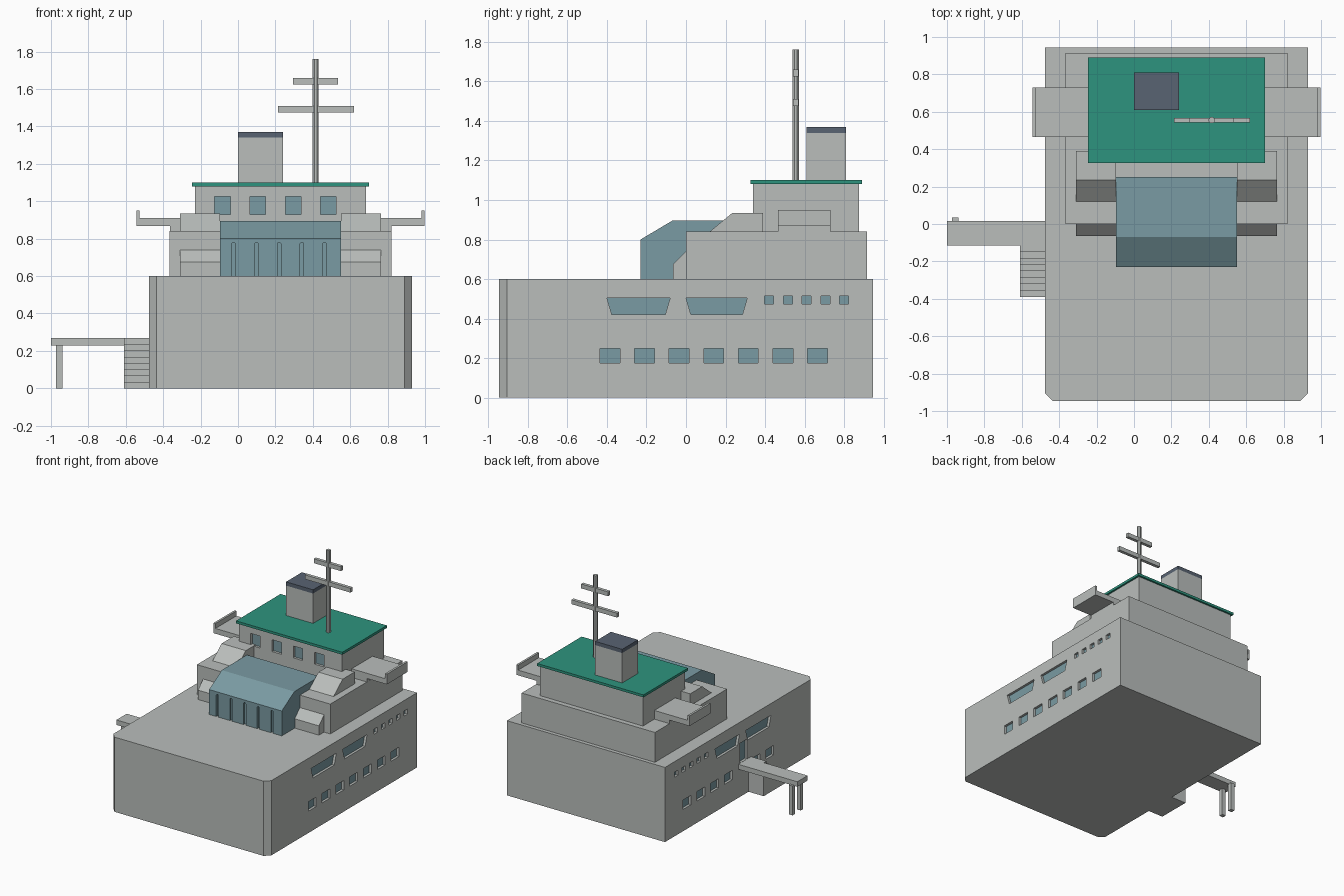
import bpy, bmesh, math

if "Cube" in bpy.data.objects:
    bpy.data.objects.remove(bpy.data.objects["Cube"])


def material(name, rgb):
    m = bpy.data.materials.new(name)
    m.diffuse_color = (*rgb, 1)
    m.use_nodes = True
    m.node_tree.nodes["Principled BSDF"].inputs["Base Color"].default_value = m.diffuse_color
    return m


GREY = material("light grey paint", (0.49, 0.515, 0.50))
GLASS = material("blue grey glass", (0.195, 0.328, 0.366))
GREEN = material("green roof", (0.027, 0.296, 0.209))
SLATE = material("dark slate", (0.098, 0.125, 0.168))


def add_prism(bm, axis, pts, lo, hi):
    """Extrude a 2D outline along an axis (0: yz, 1: xz, 2: xy outline)."""
    def place(p, t):
        c = list(p)
        c.insert(axis, t)
        return c
    a = [bm.verts.new(place(p, lo)) for p in pts]
    b = [bm.verts.new(place(p, hi)) for p in pts]
    faces = [bm.faces.new(a), bm.faces.new(b[::-1])]
    n = len(pts)
    for i in range(n):
        j = (i + 1) % n
        faces.append(bm.faces.new((a[j], a[i], b[i], b[j])))
    bmesh.ops.recalc_face_normals(bm, faces=faces)


def finish(name, bm, mat):
    me = bpy.data.meshes.new(name)
    bm.to_mesh(me)
    bm.free()
    ob = bpy.data.objects.new(name, me)
    bpy.context.collection.objects.link(ob)
    me.materials.append(mat)
    return ob


def prism(name, axis, pts, lo, hi, mat=GREY):
    bm = bmesh.new()
    add_prism(bm, axis, pts, lo, hi)
    return finish(name, bm, mat)


def rect(a0, a1, b0, b1):
    return [(a0, b0), (a1, b0), (a1, b1), (a0, b1)]


def box(name, x0, x1, y0, y1, z0, z1, mat=GREY):
    return prism(name, 2, rect(x0, x1, y0, y1), z0, z1, mat)


def carve(ob, cuts, is_pane=None):
    """Cut recesses, then colour the recess floors as glass by a rule."""
    bm = bmesh.new()
    for c in cuts:
        add_prism(bm, *c)
    cutter = finish("recess_cutter", bm, ob.data.materials[0])
    cutter.hide_render = True
    mod = ob.modifiers.new("recesses", 'BOOLEAN')
    mod.operation = 'DIFFERENCE'
    mod.solver = 'EXACT'
    mod.object = cutter
    bpy.context.view_layer.objects.active = ob
    bpy.ops.object.modifier_apply(modifier=mod.name)
    bpy.data.objects.remove(cutter)
    if is_pane:
        ob.data.materials.append(GLASS)
        for p in ob.data.polygons:
            if is_pane(p.center, p.normal):
                p.material_index = 1


CX = 0.2275            # centreline of the ship
HALF = 0.7025          # half the hull width
DEPTH = 0.02           # window recess

# Hull with chamfered front corners
X0, X1 = CX - HALF, CX + HALF
hull = prism("hull", 2, [(X0 + .04, -.945), (X1 - .04, -.945), (X1, -.905),
                         (X1, .945), (X0, .945), (X0, -.905)], 0, 0.6)

# Hull windows on both sides, plus the boarding door on the left
outlines = [[(-.40, .505), (-.375, .42), (-.105, .42), (-.08, .505)],
            [(0, .505), (.025, .42), (.285, .42), (.31, .505)]]
outlines += [rect(y - .0225, y + .0225, .475, .515) for y in (.42, .515, .61, .705, .80)]
lower = {i: rect(-.435 + .175 * i, -.335 + .175 * i, .175, .25) for i in range(7)}
door = rect(-.098, -.004, .271, .43)
cuts = [(0, o, X1 - DEPTH, X1 + .05) for o in outlines + list(lower.values())]
cuts += [(0, o, X0 - .05, X0 + DEPTH)
         for o in outlines + [door] + [w for i, w in lower.items() if i != 2]]
carve(hull, cuts,
      lambda c, n: abs(n.x) > .9 and abs(abs(c.x - CX) - (HALF - DEPTH)) < .004)

# Superstructure decks
box("lower_deckhouse", -.365, .82, 0, .915, .6, .84)
bridge = box("bridge", -.23, .685, .34, .875, .84, 1.08)
carve(bridge, [(1, rect(x - .042, x + .042, .93, 1.025), .2, .34 + DEPTH)
               for x in (-.083, .106, .295, .483)],
      lambda c, n: n.y < -.9 and abs(c.y - .34 - DEPTH) < .004)
box("bridge_roof", -.245, .70, .325, .89, 1.08, 1.10, GREEN)

# Glazed front lounge with arched slots
lounge = prism("glass_lounge", 0, [(-.23, .6), (-.23, .80), (-.07, .895),
                                   (.25, .895), (.25, .6)], -.095, .55, GLASS)
slots = []
for i in range(5):
    x = -.023 + .1215 * i
    arch = [(x + .01 * math.cos(a), .77 + .01 * math.sin(a))
            for a in (k * math.pi / 6 for k in range(7))]
    slots.append((1, [(x - .01, .58), (x + .01, .58)] + arch, -.3, -.215))
carve(lounge, slots)

# Parts repeated on both sides of the centreline
for side, s in (("left", -1), ("right", 1)):
    def span(a, b):
        return sorted((CX + s * a, CX + s * b))
    prism(side + "_upper_shoulder", 0, [(.12, .84), (.235, .935), (.39, .935), (.39, .84)],
          *span(.3225, .5375))
    prism(side + "_lower_shoulder", 0, [(-.065, .6), (-.065, .675), (0, .74), (0, .6)],
          *span(.3225, .5375))
    # Bridge wing with an outer rail
    prism(side + "_bridge_wing", 1, [(CX + s * a, z) for a, z in
          ((.45, .868), (.77, .868), (.77, .95), (.753, .95), (.753, .91), (.45, .91))],
          .465, .73)
    box(side + "_wing_base", *span(.45, .592), .465, .73, .84, .868)

# Funnel
box("funnel", 0, .24, .61, .81, 1.10, 1.34)
box("funnel_cap", 0, .24, .61, .81, 1.34, 1.37, SLATE)

# Mast and yards
R = .0175
prism("mast", 2, [(.415 + R * math.cos(math.pi * (k + .5) / 4),
                   .555 + R * math.sin(math.pi * (k + .5) / 4)) for k in range(8)], 1.10, 1.76)
box("lower_yard", .215, .62, .542, .568, 1.475, 1.51)
box("upper_yard", .295, .535, .542, .568, 1.625, 1.66)

# Boarding platform, posts and stairs
box("boarding_platform", -1, X0, -.115, .015, .23, .27)
for name, y in (("front_post", -.10), ("back_post", .003)):
    box("platform_" + name, -.972, -.938, y, y + .032, 0, .235)
steps = [(-.115, 0), (-.39, 0)]
for i in range(8):
    y = -.39 + i * .0344
    steps += [(y, .0336 * (i + 1)), (y + .0344, .0336 * (i + 1))]
steps = [steps[0], steps[1]] + steps[2:]
prism("boarding_stairs", 0, steps, -.61, X0)
